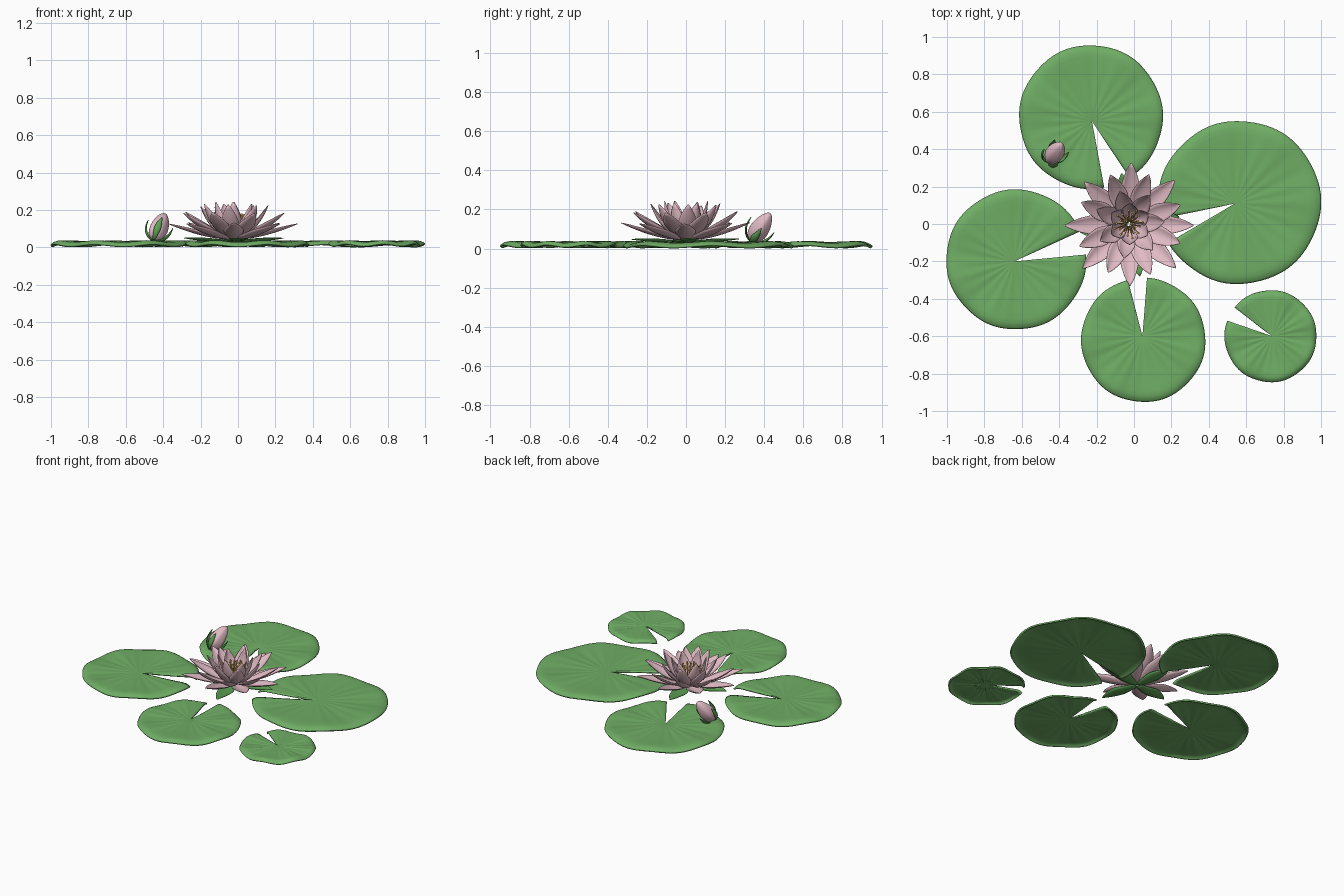
import bpy, bmesh, math, random
from math import sin, cos, pi, radians
from mathutils import Vector, Matrix

random.seed(4)
cube = bpy.data.objects.get("Cube")
if cube:
    bpy.data.objects.remove(cube)


def material(name, rgb):
    m = bpy.data.materials.new(name)
    m.use_nodes = True
    m.diffuse_color = (*rgb, 1)
    m.node_tree.nodes["Principled BSDF"].inputs["Base Color"].default_value = (*rgb, 1)
    return m


PAD = material("leaf green", (0.16, 0.42, 0.13))
SEPAL = material("sepal green", (0.11, 0.36, 0.09))
PINK = material("petal pink", (0.76, 0.50, 0.56))
YELLOW = material("stamen yellow", (0.80, 0.50, 0.10))


def finish(name, bm, mat):
    mesh = bpy.data.meshes.new(name)
    bm.normal_update()
    bm.to_mesh(mesh)
    bm.free()
    mesh.materials.append(mat)
    for p in mesh.polygons:
        p.use_smooth = True
    obj = bpy.data.objects.new(name, mesh)
    bpy.context.collection.objects.link(obj)
    return obj


def thicken(obj, depth):
    mod = obj.modifiers.new("thickness", "SOLIDIFY")
    mod.thickness, mod.offset = depth, -1


# Notched floating leaves with a rolled rim and faint radial creases
def lily_pad(name, centre, radius, apex, notch, half, phase):
    bm = bmesh.new()
    c, a = Vector(centre), Vector(apex)
    steps, rings = 96, (0.2, 0.4, 0.6, 0.75, 0.85, 0.91, 0.95, 0.98, 1.0)
    tip = bm.verts.new((*a, 0.03))
    rows = []
    for i in range(steps + 1):
        ang = radians(notch + half + (360 - 2 * half) * i / steps)
        d = Vector((cos(ang), sin(ang)))
        off = a - c
        b = off.dot(d)
        reach = -b + math.sqrt(b * b - off.length_squared + radius ** 2)
        reach *= 1 + 0.005 * sin(7 * ang + phase)
        row = []
        for t in rings:
            z = 0.03 + 0.006 * t * t * sin(7 * ang + phase)
            z += 0.0016 * sin(pi * t) * cos(22 * ang)
            z += 0.006 * t ** 3 - 0.02 * max(0, (t - 0.85) / 0.15) ** 2.5
            row.append(bm.verts.new((*(a + d * reach * t), z)))
        rows.append(row)
    for p, q in zip(rows, rows[1:]):
        bm.faces.new((tip, p[0], q[0]))
        for k in range(len(rings) - 1):
            bm.faces.new((p[k], p[k + 1], q[k + 1], q[k]))
    thicken(finish(name, bm, PAD), 0.011)


lily_pad("back_pad", (-0.23, 0.572), 0.384, (-0.225, 0.55), -68, 11.5, 0.5)
lily_pad("left_pad", (0.563, 0.115), 0.436, (0.54, 0.11), 201, 9.5, 1.2)
lily_pad("right_pad", (-0.63, -0.19), 0.374, (-0.64, -0.20), 15, 9.5, 2.6)
lily_pad("front_pad", (0.05, -0.62), 0.332, (0.045, -0.60), 95, 9.5, 4.0)
lily_pad("small_pad", (0.73, -0.60), 0.246, (0.74, -0.60), 152, 9, 5.1)


# Pointed cupped blade following a curve given as (radius, height) points
def blade(bm, path, width, ang, cup, matrix):
    p0, p1, p2 = (Vector(p) for p in path)
    turn = matrix @ Matrix.Rotation(ang, 4, "Z")
    nu, nv = 12, 6
    rows = []
    for i in range(nu + 1):
        t = i / nu
        p = p0 * (1 - t) ** 2 + p1 * 2 * t * (1 - t) + p2 * t * t
        d = ((p1 - p0) * (1 - t) + (p2 - p1) * t).normalized()
        w = width / 2 * max(0.03, min(1, 0.3 + 1.3 * t) * (1 - t ** 3.5) ** 0.85 * 1.12)
        row = []
        for j in range(nv + 1):
            u = 2 * j / nv - 1
            lift = cup * w * u * u
            co = Vector((p.x - d.y * lift, u * w, p.y + d.x * lift))
            row.append(bm.verts.new(turn @ co))
        rows.append(row)
    for p, q in zip(rows, rows[1:]):
        for j in range(nv):
            bm.faces.new((p[j], q[j], q[j + 1], p[j + 1]))


FLOWER = Matrix.Translation((-0.025, 0.0, 0.0))


def whorl(name, count, start, path, width, mat, cup, matrix=FLOWER, jitter=0.04):
    bm = bmesh.new()
    for i in range(count):
        k = 1 + random.uniform(-jitter, jitter)
        pts = [path[0], path[1], (path[2][0] * k, path[2][1] * (2 - k))]
        ang = radians(start) + 2 * pi * i / count + random.uniform(-jitter, jitter)
        blade(bm, pts, width, ang, cup, matrix)
    thicken(finish(name, bm, mat), 0.003)


# Open flower: green sepals, then rings of petals that steepen inward
whorl("flower_sepals", 4, 10, [(0.01, 0.035), (0.13, 0.028), (0.275, 0.05)], 0.10, SEPAL, 0.3)
whorl("outer_petals", 8, 0, [(0.02, 0.045), (0.16, 0.05), (0.335, 0.13)], 0.105, PINK, 0.4)
whorl("second_petals", 8, 22.5, [(0.02, 0.05), (0.17, 0.07), (0.28, 0.19)], 0.10, PINK, 0.4)
whorl("third_petals", 7, 4, [(0.02, 0.05), (0.13, 0.08), (0.185, 0.225)], 0.095, PINK, 0.45)
whorl("inner_petals", 6, 30, [(0.015, 0.05), (0.105, 0.09), (0.11, 0.24)], 0.09, PINK, 0.5)

# Stamens: slim yellow stalks with rounded tips, spread around the centre
bm = bmesh.new()
count = 26
for i in range(count):
    ang = i * 2.4
    r = 0.082 * math.sqrt((i + 0.5) / count)
    top = Vector((r * cos(ang), r * sin(ang), 0.19 - 0.3 * r))
    foot = Vector((top.x * 0.4, top.y * 0.4, 0.06))
    axis = top - foot
    m = FLOWER @ Matrix.Translation((top + foot) / 2) @ axis.to_track_quat("Z", "Y").to_matrix().to_4x4()
    bmesh.ops.create_cone(bm, cap_ends=True, segments=6, radius1=0.004,
                          radius2=0.003, depth=axis.length, matrix=m)
    bmesh.ops.create_uvsphere(bm, u_segments=8, v_segments=6, radius=0.006,
                              matrix=FLOWER @ Matrix.Translation(top))
finish("stamens", bm, YELLOW)

# Leaning closed bud with narrow spreading sepals
base, tip = Vector((-0.45, 0.335, 0.04)), Vector((-0.39, 0.43, 0.18))
axis = tip - base
lean = Matrix.Translation(base) @ Vector((0, 0, 1)).rotation_difference(axis).to_matrix().to_4x4()
bm = bmesh.new()
bmesh.ops.create_uvsphere(bm, u_segments=24, v_segments=16, radius=1)
for v in bm.verts:
    t = (v.co.z + 1) / 2
    taper = 0.054 * (1.08 - 0.4 * t)
    ridge = 1 + 0.05 * cos(5 * math.atan2(v.co.y, v.co.x))
    v.co = lean @ Vector((v.co.x * taper * ridge, v.co.y * taper * ridge, t * axis.length))
finish("bud", bm, PINK)
whorl("bud_sepals", 4, 0, [(0.01, -0.005), (0.08, 0.02), (0.07, 0.105)], 0.034, SEPAL, 0.4, lean)
